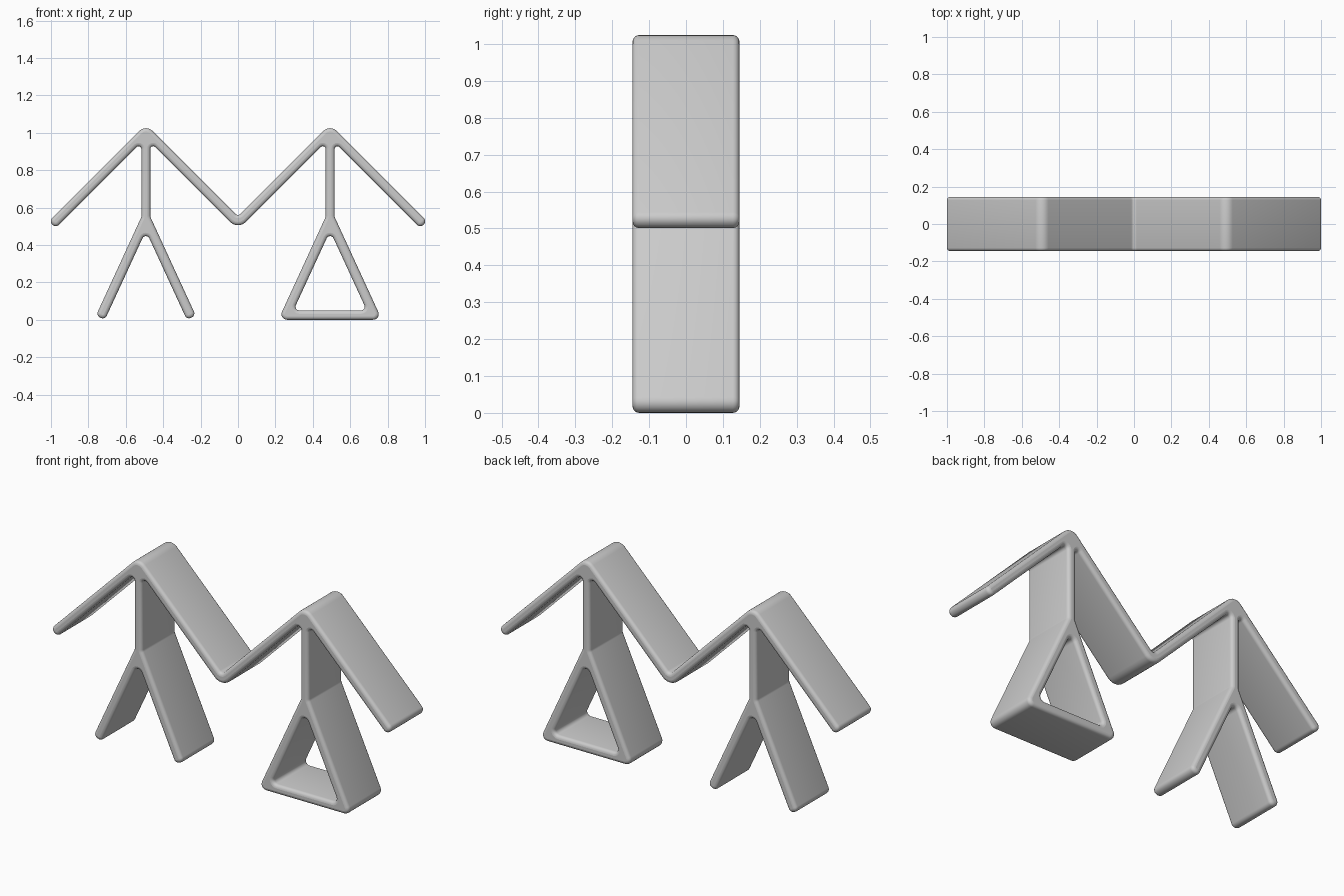
import bpy
import math
from mathutils import Vector

cube = bpy.data.objects.get("Cube")
if cube:
    bpy.data.objects.remove(cube, do_unlink=True)

POST_X = 0.4925      # distance of each post from the centre
HALF_DEPTH = 0.145
EDGE = 0.018         # rounding of the front and back edges


def rounded(corners, steps=6):
    """Replace each (x, z, radius) corner by an arc."""
    out = []
    for i, (x, z, r) in enumerate(corners):
        p = Vector((x, z))
        a = (Vector(corners[i - 1][:2]) - p).normalized()
        b = (Vector(corners[(i + 1) % len(corners)][:2]) - p).normalized()
        half = a.angle(b) / 2
        centre = p + (a + b).normalized() * (r / math.sin(half))
        start = p + a * (r / math.tan(half)) - centre
        end = p + b * (r / math.tan(half)) - centre
        sweep = start.angle(end)
        for k in range(steps + 1):
            t = k / steps
            out.append(centre + (start * math.sin((1 - t) * sweep)
                                 + end * math.sin(t * sweep)) / math.sin(sweep))
    return out


def flipped(points):
    """Mirror a run of corners left to right, keeping the path direction."""
    return [(-x, z, r) for x, z, r in reversed(points)]


def shifted(points, dx):
    return [(x + dx, z, r) for x, z, r in points]


# Post and leg, from the foot up to the roof, on the +x side of a post
post_side = [(0.024, 0.55, 0.03), (0.024, 0.949, 0.015)]
open_leg = [(0, 0.475, 0.02), (0.219, 0, 0.024), (0.267, 0.022, 0.024)]
closed_leg = [(0.277, 0, 0.03)]

open_half = open_leg + post_side
open_support = flipped(open_half)[:-1] + open_half
closed_half = closed_leg + post_side
closed_support = flipped(closed_half) + closed_half

# Zigzag roof
roof_end = [(0.9745, 0.491, 0.024), (1.0105, 0.527, 0.024)]
roof_peak = [(POST_X, 1.045, 0.05)]
outline = (flipped(roof_end + roof_peak)[1:]
           + shifted(open_support, -POST_X)
           + [(0, 0.4805, 0.06)]
           + shifted(closed_support, POST_X)
           + roof_end + roof_peak
           + [(0, 0.5525, 0.02)] + flipped(roof_peak))

# Triangular opening above the closed base
opening = shifted([(-0.196, 0.05, 0.02), (0.196, 0.05, 0.02),
                   (0, 0.475, 0.02)], POST_X)

# Extruded profile with softened front and back edges
curve = bpy.data.curves.new("zigzag_frame_profile", "CURVE")
curve.dimensions = "2D"
curve.fill_mode = "BOTH"
curve.extrude = HALF_DEPTH - EDGE
curve.bevel_depth = EDGE
curve.bevel_resolution = 3
curve.offset = -EDGE
for corners in (outline, opening):
    points = rounded(corners)
    spline = curve.splines.new("POLY")
    spline.points.add(len(points) - 1)
    for target, p in zip(spline.points, points):
        target.co = (p.x, p.y, 0, 1)
    spline.use_cyclic_u = True

frame = bpy.data.objects.new("zigzag_frame", curve)
bpy.context.collection.objects.link(frame)
frame.rotation_euler.x = math.pi / 2

grey = bpy.data.materials.new("light_grey")
grey.use_nodes = True
colour = (0.6, 0.6, 0.6, 1)
grey.diffuse_color = colour
grey.node_tree.nodes["Principled BSDF"].inputs["Base Color"].default_value = colour
curve.materials.append(grey)

# Turn into a mesh with smooth rounded edges
bpy.ops.object.select_all(action="DESELECT")
frame.select_set(True)
bpy.context.view_layer.objects.active = frame
bpy.ops.object.convert(target="MESH")
bpy.ops.object.shade_smooth_by_angle(angle=math.radians(40))
